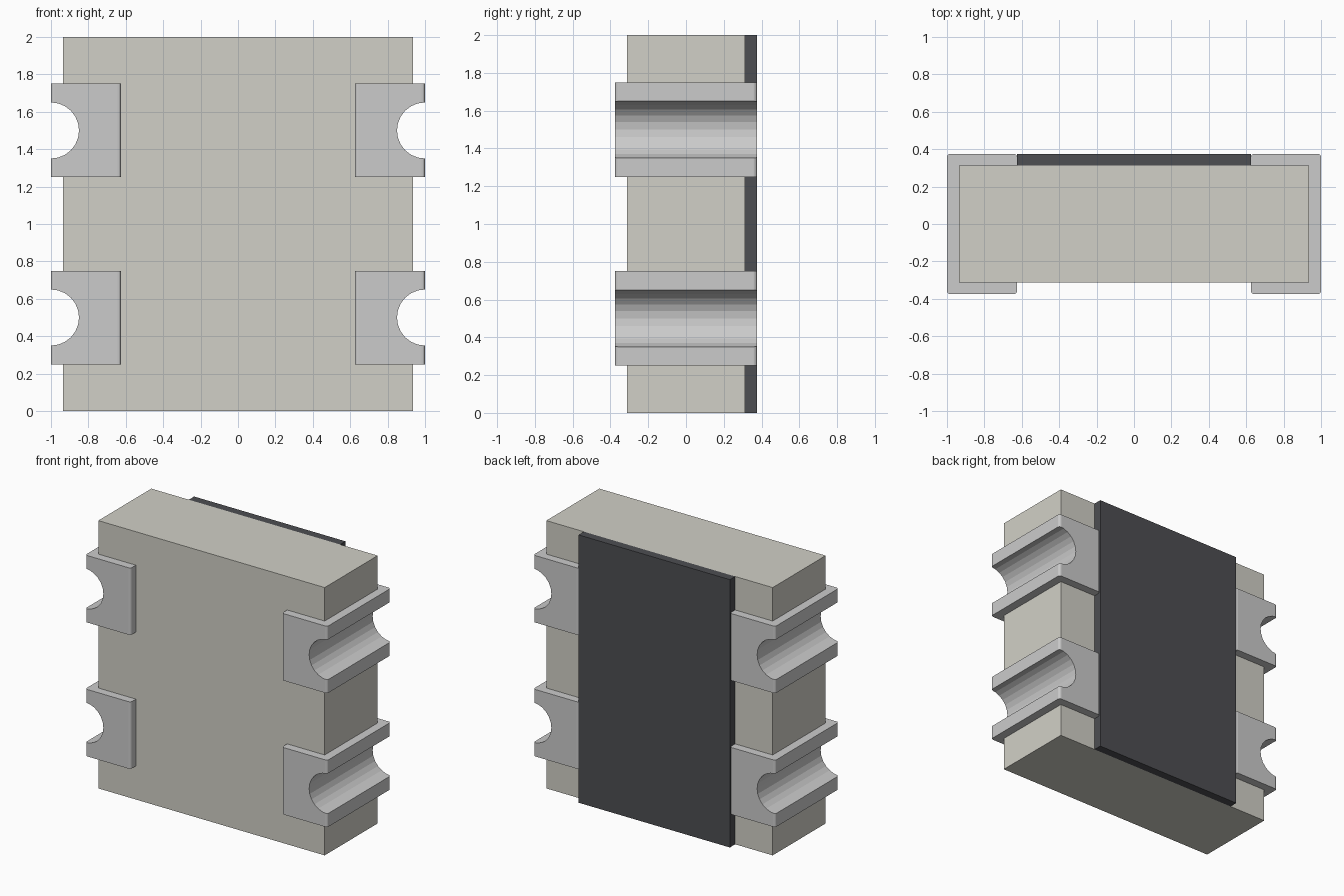
import bpy, bmesh
from math import radians
from mathutils import Matrix

if "Cube" in bpy.data.objects:
    bpy.data.objects.remove(bpy.data.objects["Cube"])

W, D, H = 0.935, 0.3125, 2.0      # substrate half width, half depth, height
OUT_X, OUT_Y, IN_X = 1.0, 0.375, 0.625
NOTCH_R = 0.15
LEVELS = {"lower": 0.5, "upper": 1.5}
SIDES = {"left": -1, "right": 1}


def material(name, rgb):
    m = bpy.data.materials.new(name)
    m.diffuse_color = (*rgb, 1)
    m.use_nodes = True
    m.node_tree.nodes["Principled BSDF"].inputs["Base Color"].default_value = m.diffuse_color
    return m


def box(name, lo, hi, mat, round_edges=0.0):
    """Box between two corners; optionally rounds its upright edges."""
    size = [b - a for a, b in zip(lo, hi)]
    mid = [(a + b) / 2 for a, b in zip(lo, hi)]
    bm = bmesh.new()
    bmesh.ops.create_cube(bm, size=1, matrix=Matrix.Translation(mid) @ Matrix.Diagonal((*size, 1)))
    if round_edges:
        upright = [e for e in bm.edges if abs(e.verts[0].co.z - e.verts[1].co.z) > 1e-4]
        bmesh.ops.bevel(bm, geom=upright, offset=round_edges, segments=4,
                        profile=0.5, affect='EDGES')
    return finish(name, bm, mat)


def finish(name, bm, mat=None):
    me = bpy.data.meshes.new(name)
    bm.to_mesh(me)
    bm.free()
    if mat:
        me.materials.append(mat)
    ob = bpy.data.objects.new(name, me)
    bpy.context.collection.objects.link(ob)
    return ob


def cut_notch(target, x, z, radius):
    """Cuts a half-round channel running front to back, then drops the cutter."""
    bm = bmesh.new()
    bmesh.ops.create_cone(bm, cap_ends=True, segments=24, radius1=radius, radius2=radius, depth=1.2,
                          matrix=Matrix.Translation((x, 0, z)) @ Matrix.Rotation(radians(90), 4, 'X'))
    cutter = finish("notch_cutter", bm)
    cutter.hide_render = True
    mod = target.modifiers.new("notch", 'BOOLEAN')
    mod.operation, mod.solver, mod.object = 'DIFFERENCE', 'EXACT', cutter
    bpy.context.view_layer.objects.active = target
    bpy.ops.object.modifier_apply(modifier=mod.name)
    bpy.data.objects.remove(cutter)


ceramic = material("ceramic", (0.64, 0.63, 0.57))
metal = material("metal", (0.60, 0.60, 0.58))
coating = material("dark_coating", (0.075, 0.077, 0.085))

# Substrate block and the dark layer on its back
substrate = box("substrate", (-W, -D, 0), (W, D, H), ceramic)
box("back_coating", (-IN_X, D, 0), (IN_X, OUT_Y, H), coating)

# Four wrap-around terminals with half-round channels; the substrate is
# relieved a little wider so the metal lines each channel
for side, s in SIDES.items():
    for level, z in LEVELS.items():
        xs = sorted((s * IN_X, s * OUT_X))
        terminal = box(f"terminal_{level}_{side}", (xs[0], -OUT_Y, z - 0.25),
                       (xs[1], OUT_Y, z + 0.25), metal, round_edges=0.018)
        cut_notch(terminal, s * OUT_X, z, NOTCH_R)
        cut_notch(substrate, s * OUT_X, z, NOTCH_R + 0.04)
